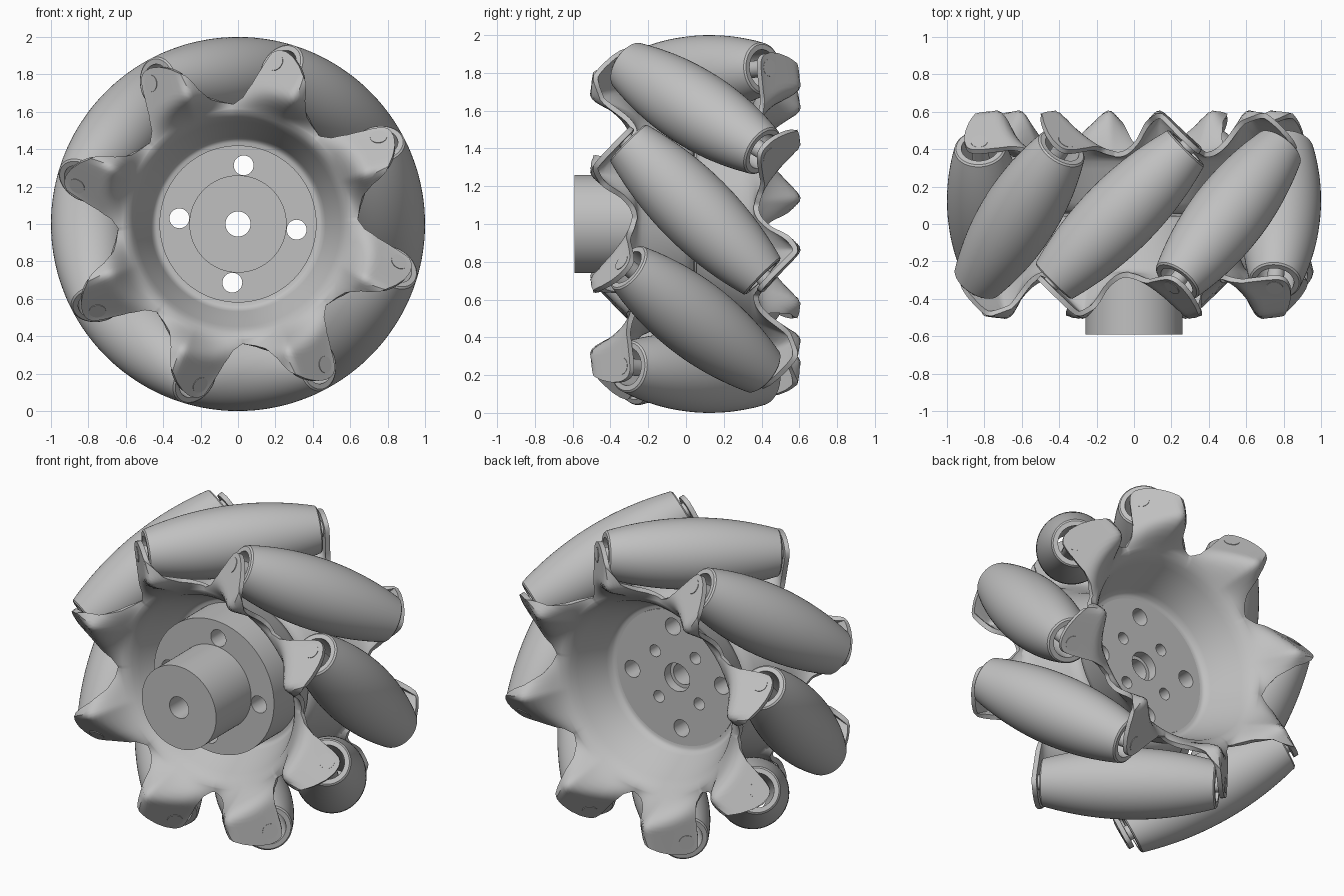
import bpy, bmesh, math
from mathutils import Matrix, Vector

old = bpy.data.objects.get("Cube")
if old:
    bpy.data.objects.remove(old, do_unlink=True)

CENTRE = Vector((0, 0.05, 1))
COUNT = 8                  # rollers round the wheel
STEP = 360 / COUNT
ROLLER_ANGLE = 50.5        # angle of one roller's middle
LEAN = 25.6                # angle from a roller's middle to its front screw
AXIS_R = 0.793             # roller axis distance from the wheel axis

steel = bpy.data.materials.new("light grey metal")
steel.use_nodes = True
steel.diffuse_color = (0.53, 0.53, 0.53, 1)
steel.node_tree.nodes["Principled BSDF"].inputs["Base Color"].default_value = steel.diffuse_color


def make(name, bm):
    bmesh.ops.recalc_face_normals(bm, faces=bm.faces)
    mesh = bpy.data.meshes.new(name)
    bm.to_mesh(mesh)
    bm.free()
    mesh.materials.append(steel)
    ob = bpy.data.objects.new(name, mesh)
    bpy.context.collection.objects.link(ob)
    return ob


def select(ob):
    bpy.ops.object.select_all(action='DESELECT')
    ob.select_set(True)
    bpy.context.view_layer.objects.active = ob


def smooth(ob, angle=35):
    select(ob)
    bpy.ops.object.shade_smooth_by_angle(angle=math.radians(angle))


def lathe(bm, profile, seg, closed=False, offset=(0, 0, 0)):
    """Turn (radius, y) points about the y axis, as a ring or with end caps."""
    rings = []
    for r, y in profile:
        angles = [math.tau * i / seg for i in range(seg)]
        rings.append([bm.verts.new(Vector((r * math.cos(a), y, r * math.sin(a))) + Vector(offset))
                      for a in angles])
    pairs = list(zip(rings, rings[1:]))
    if closed:
        pairs.append((rings[-1], rings[0]))
    else:
        bm.faces.new(rings[0])
        bm.faces.new(rings[-1])
    for a, b in pairs:
        for i in range(seg):
            j = (i + 1) % seg
            bm.faces.new((a[i], a[j], b[j], b[i]))


def lerp_table(table, x):
    for (x0, y0), (x1, y1) in zip(table, table[1:]):
        if x <= x1:
            return y0 + (y1 - y0) * (x - x0) / (x1 - x0)
    return table[-1][1]


def soft_max(a, b, w):
    return 0.5 * (a + b + math.hypot(a - b, w))


# Dish section, and tab outline as outer radius by angle from the screw
DISH = [(0.40, 0.03), (0.44, 0.03), (0.465, 0.015), (0.48, -0.02), (0.52, -0.11),
        (0.56, -0.20), (0.578, -0.24), (0.595, -0.26), (0.615, -0.27)]
OUTLINE = [(-29, 0.64), (-23, 0.66), (-18, 0.69), (-14, 0.75), (-11, 0.85), (-8, 0.90), (-5, 0.935),
           (-2.5, 0.952), (0, 0.953), (2, 0.935), (3.5, 0.89), (5, 0.83), (7.5, 0.75), (11, 0.68), (16, 0.64)]


def plate_y(r, d):
    """Height of the sheet: dish, with tabs bent square to the roller axes."""
    base = lerp_table(DISH, r)
    tab = CENTRE.y - 0.76 + r * math.sin(math.radians(d + LEAN))
    back_slope = -0.495 + (-d - 10.5) * 0.0145
    bent = -soft_max(-soft_max(tab, back_slope, 0.025), -base, 0.025)
    t = min(max((r - 0.59) / 0.16, 0), 1)
    return base + (bent - base) * t * t * (3 - 2 * t)


def rim_plate(name, back):
    bm = bmesh.new()
    cols, rows, columns = 400, 14, []
    for i in range(cols):
        theta = 360 * i / cols
        screw = ROLLER_ANGLE + LEAN
        d = (theta - screw + 29) % STEP - 29
        edge = lerp_table(OUTLINE, d)
        inner = DISH[-1][0]
        radii = [p[0] for p in DISH] + [inner + (edge - inner) * k / rows for k in range(1, rows + 1)]
        a = math.radians(2 * ROLLER_ANGLE - theta if back else theta)
        col = []
        for r in radii:
            y = plate_y(r, d)
            y = 2 * CENTRE.y - y if back else y
            col.append(bm.verts.new((r * math.cos(a), y, CENTRE.z + r * math.sin(a))))
        columns.append(col)
    for i in range(cols):
        a, b = columns[i], columns[(i + 1) % cols]
        for k in range(len(a) - 1):
            bm.faces.new((a[k], a[k + 1], b[k + 1], b[k]))
    ob = make(name, bm)
    mod = ob.modifiers.new("sheet", 'SOLIDIFY')
    mod.thickness, mod.offset = 0.028, 0
    select(ob)
    bpy.ops.object.modifier_apply(modifier=mod.name)
    smooth(ob, 40)


rim_plate("front_rim_plate", False)
rim_plate("back_rim_plate", True)

# Hub: wide flange with a narrower boss, drilled through
bm = bmesh.new()
lathe(bm, [(0.26, -0.59), (0.26, -0.24), (0.42, -0.24), (0.42, 0.089)], 96, offset=(0, 0, 1))
hub = make("hub", bm)
bm = bmesh.new()
lathe(bm, [(0.067, -0.7), (0.067, 0.03), (0.088, 0.03), (0.088, 0.2)], 40, offset=(0, 0, 1))
for k in range(4):
    for angle, dist, r, start in ((84.5, 0.315, 0.053, -0.4), (39.5, 0.2, 0.037, -0.12)):
        a = math.radians(angle + 90 * k)
        lathe(bm, [(r, start), (r, 0.2)], 32,
              offset=(dist * math.cos(a), 0, 1 + dist * math.sin(a)))
drill = make("hub_drill", bm)
drill.hide_render = True
cut = hub.modifiers.new("holes", 'BOOLEAN')
cut.operation, cut.solver, cut.object = 'DIFFERENCE', 'EXACT', drill
select(hub)
bpy.ops.object.modifier_apply(modifier=cut.name)
bpy.data.objects.remove(drill, do_unlink=True)
smooth(hub)

# Barrel curve that makes the leaning rollers sweep a round wheel of radius 1
barrel = []
for k in range(-12, 13):
    s = 0.46 * k / 12
    reach = math.sqrt(AXIS_R ** 2 + s * s / 2)
    gap, tilt = 1 - reach, s / (2 * reach)
    barrel.append((gap * math.sqrt(1 - tilt * tilt), s + gap * tilt))
end = barrel[-1][1]
tube = barrel + [(0.128, end + 0.008), (0.1, end + 0.008), (0.1, -end - 0.008), (0.128, -end - 0.008)]

# Hollow rollers, each on an axle pin held between the two plates
for n in range(COUNT):
    a = math.radians(ROLLER_ANGLE + STEP * n)
    radial = Vector((math.cos(a), 0, math.sin(a)))
    along = Vector((-math.sin(a), -1, math.cos(a))).normalized()
    place = Matrix((radial, along, radial.cross(along))).transposed().to_4x4()
    place.translation = CENTRE + AXIS_R * radial
    for name, profile, closed in (("roller", tube, True),
                                  ("axle", [(0.045, -0.556), (0.045, 0.556)], False)):
        bm = bmesh.new()
        lathe(bm, profile, 56, closed)
        ob = make(f"{name}_{n + 1}", bm)
        ob.matrix_world = place
        smooth(ob)
